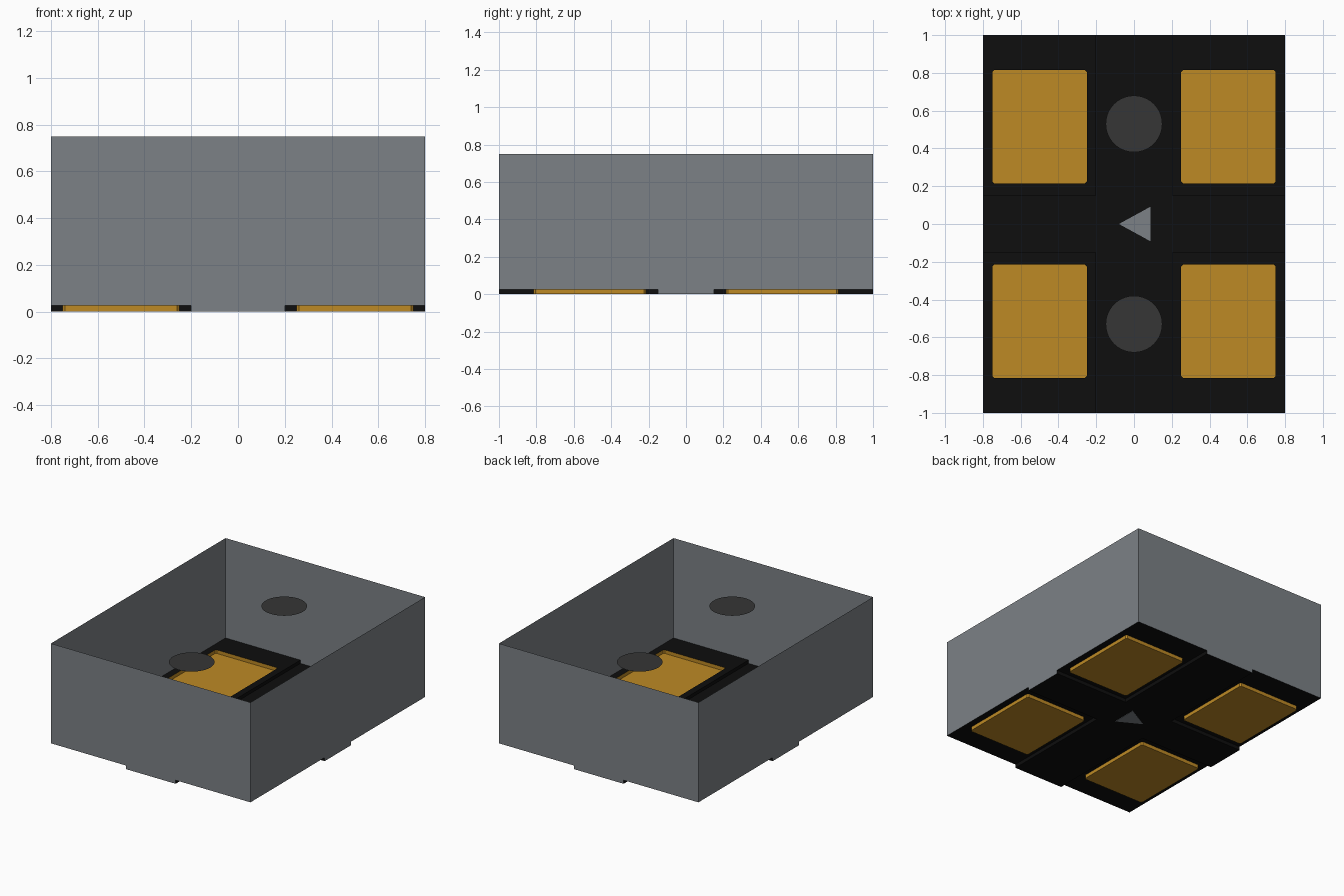
import bpy
import math

cube = bpy.data.objects.get("Cube")
if cube:
    bpy.data.objects.remove(cube, do_unlink=True)

# Main sizes
HX, HY, TOP = 0.8, 1.0, 0.75      # outer half widths and wall height
AX, AY = 0.2, 0.15                # half widths of the floor cross
STEP = 0.026                      # height of the corner ledges
SKIN = 0.002                      # cross floor, just above the marker base


def material(name, rgb):
    mat = bpy.data.materials.new(name)
    mat.use_nodes = True
    mat.diffuse_color = (*rgb, 1)
    node = next(n for n in mat.node_tree.nodes if n.type == "BSDF_PRINCIPLED")
    node.inputs["Base Color"].default_value = (*rgb, 1)
    node.inputs["Roughness"].default_value = 0.7
    return mat


GREY = material("housing grey", (0.202, 0.22, 0.238))
GOLD = material("contact gold", (0.509, 0.251, 0.018))
DARK = material("disc dark grey", (0.037, 0.037, 0.037))
BLACK = material("floor black", (0.0044, 0.0044, 0.0044))


def part(name, verts, faces, mat):
    mesh = bpy.data.meshes.new(name)
    mesh.from_pydata(verts, [], faces)
    mesh.materials.append(mat)
    obj = bpy.data.objects.new(name, mesh)
    bpy.context.collection.objects.link(obj)
    return obj


def chamfered(cx, cy, hx, hy, c):
    """Counter-clockwise rectangle with cut corners, two points per corner."""
    return [(cx - hx, cy - hy + c), (cx - hx + c, cy - hy),
            (cx + hx - c, cy - hy), (cx + hx, cy - hy + c),
            (cx + hx, cy + hy - c), (cx + hx - c, cy + hy),
            (cx - hx + c, cy + hy), (cx - hx, cy + hy - c)]


# Housing: four thin walls, each reaching the ground only at its middle
def wall(name, half, arm, place):
    outline = [(-half, STEP), (-arm, STEP), (-arm, 0), (arm, 0),
               (arm, STEP), (half, STEP), (half, TOP), (-half, TOP)]
    part(name, [place(u, z) for u, z in outline], [range(8)], GREY)


wall("front_wall", HX, AX, lambda u, z: (u, -HY, z))
wall("back_wall", HX, AX, lambda u, z: (-u, HY, z))
wall("left_wall", HY, AY, lambda u, z: (HX, u, z))
wall("right_wall", HY, AY, lambda u, z: (-HX, -u, z))

# Floor cross: a long bar and two side arms
for name, x0, x1, y in (("floor_bar", -AX, AX, HY),
                        ("floor_arm_left", AX, HX, AY),
                        ("floor_arm_right", -HX, -AX, AY)):
    part(name, [(x0, -y, SKIN), (x0, y, SKIN), (x1, y, SKIN), (x1, -y, SKIN)],
         [range(4)], BLACK)

# Corner ledges with a window, each holding a shallow contact tray
for sx, side in ((1, "left"), (-1, "right")):
    for sy, end in ((1, "back"), (-1, "front")):
        tag = f"{end}_{side}"
        window = chamfered(sx * 0.5, sy * 0.515, 0.25, 0.3, 0.01)

        cx, cy = sx * (HX + AX) / 2, sy * (HY + AY) / 2
        hx, hy = (HX - AX) / 2, (HY - AY) / 2
        outer = [(cx - hx, cy - hy), (cx + hx, cy - hy),
                 (cx + hx, cy + hy), (cx - hx, cy + hy)]
        verts = [(x, y, STEP) for x, y in outer + window]
        faces = []
        for i in range(4):
            j = (i + 1) % 4
            faces.append((i, j, 4 + 2 * j, 5 + 2 * i))
            faces.append((i, 5 + 2 * i, 4 + 2 * i))
        part("ledge_" + tag, verts, faces, BLACK)

        # Step down from the ledge to the cross
        path = [(sx * HX, sy * AY), (sx * AX, sy * AY), (sx * AX, sy * HY)]
        verts = [(x, y, z) for z in (0, STEP) for x, y in path]
        part("step_" + tag, verts, [(0, 1, 4, 3), (1, 2, 5, 4)], BLACK)

        # Open tray
        verts = [(x, y, z) for z in (0, STEP) for x, y in window]
        faces = [tuple(reversed(range(8)))]
        faces += [(i, (i + 1) % 8, 8 + (i + 1) % 8, 8 + i) for i in range(8)]
        part("contact_" + tag, verts, faces, GOLD)

# Floating round discs
for y, end in ((0.53, "back"), (-0.53, "front")):
    ring = [(0.15 * math.cos(math.tau * i / 40),
             y + 0.15 * math.sin(math.tau * i / 40), 0.65) for i in range(40)]
    part("disc_" + end, ring, [range(40)], DARK)

# Direction marker: thin triangle showing on both sides of the floor
tri = [(-0.08, 0), (0.088, -0.092), (0.088, 0.092)]
part("direction_marker", [(x, y, z) for z in (0, 2 * SKIN) for x, y in tri],
     [(2, 1, 0), (3, 4, 5), (0, 1, 4, 3), (1, 2, 5, 4), (2, 0, 3, 5)], GREY)
